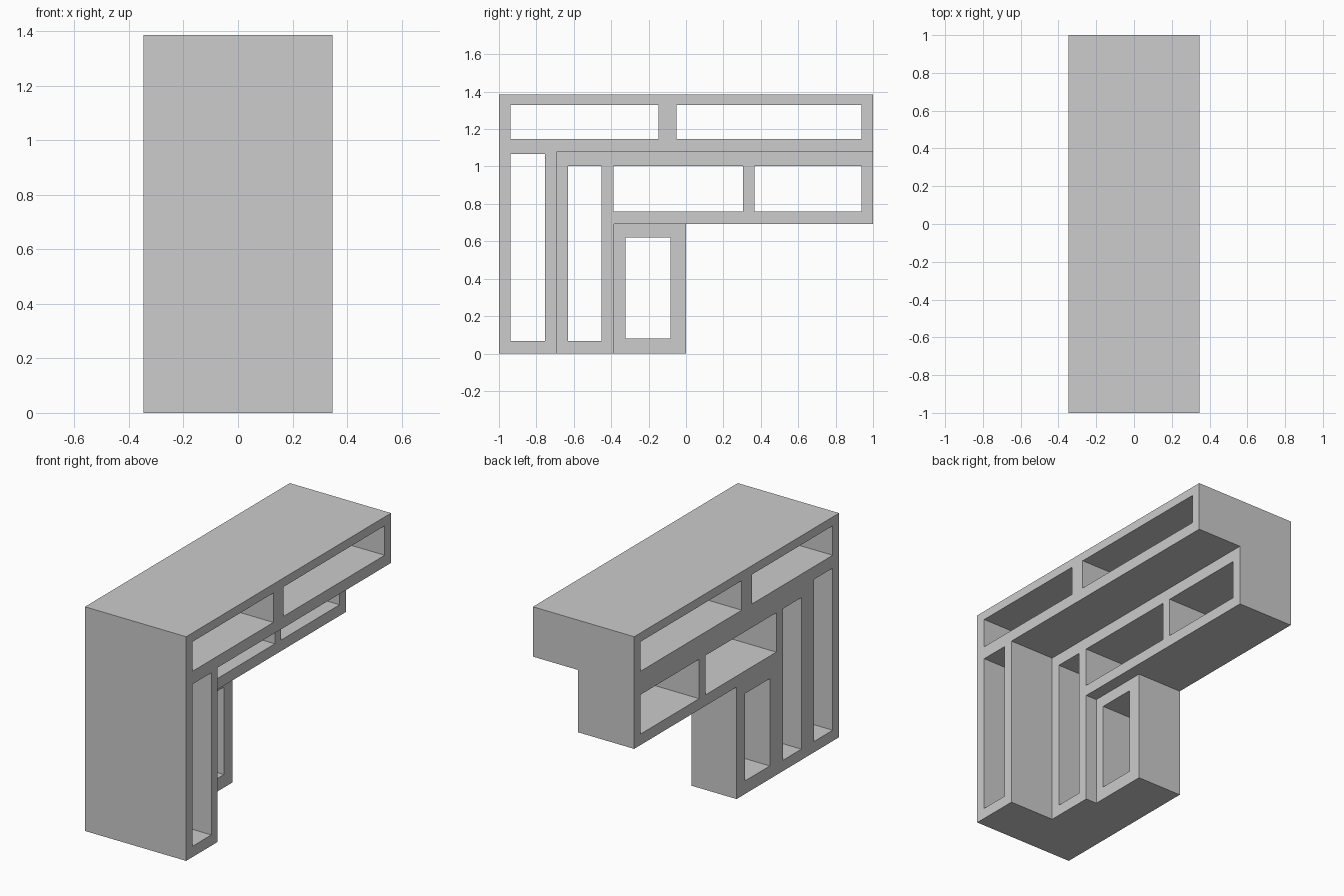
import bpy
import bmesh
from mathutils import Vector

cube = bpy.data.objects.get("Cube")
if cube:
    bpy.data.objects.remove(cube, do_unlink=True)

GREY = (0.604, 0.604, 0.604, 1.0)
grey = bpy.data.materials.new("plain_grey")
grey.use_nodes = True
grey.diffuse_color = GREY
grey.node_tree.nodes["Principled BSDF"].inputs["Base Color"].default_value = GREY

FLUSH = -0.346  # all frames finish flush on this side


def rect(y0, y1, z0, z1):
    return [(y0, z0), (y1, z0), (y1, z1), (y0, z1)]


def elbow(y0, y_leg, y1, z_bar, z1):
    """Upside-down L: a leg at the front and a bar reaching back."""
    return [(y0, 0), (y_leg, 0), (y_leg, z_bar), (y1, z_bar), (y1, z1), (y0, z1)]


def frame(name, x_end, outline, openings):
    """Fill a side profile with openings and extrude it across the width."""
    bm = bmesh.new()
    for loop in [outline] + openings:
        verts = [bm.verts.new((FLUSH, y, z)) for y, z in loop]
        for a, b in zip(verts, verts[1:] + verts[:1]):
            bm.edges.new((a, b))
    bmesh.ops.triangle_fill(bm, edges=bm.edges[:], use_beauty=True, normal=(1, 0, 0))
    side = bmesh.ops.extrude_face_region(bm, geom=bm.faces[:], use_keep_orig=True)
    moved = [g for g in side["geom"] if isinstance(g, bmesh.types.BMVert)]
    bmesh.ops.translate(bm, verts=moved, vec=Vector((x_end - FLUSH, 0, 0)))
    bmesh.ops.recalc_face_normals(bm, faces=bm.faces[:])
    mesh = bpy.data.meshes.new(name)
    bm.to_mesh(mesh)
    bm.free()
    mesh.materials.append(grey)
    obj = bpy.data.objects.new(name, mesh)
    bpy.context.collection.objects.link(obj)


# Widest shelf frame: full-height leg and top bar
frame("outer_frame", -FLUSH, elbow(-1, -0.692, 1, 1.077, 1.385), [
    rect(-0.938, -0.755, 0.067, 1.068),
    rect(-0.938, -0.148, 1.148, 1.33),
    rect(-0.05, 0.938, 1.148, 1.33),
])

# Narrower frame nested under the first
frame("middle_frame", 0.038, elbow(-0.692, -0.385, 1, 0.692, 1.077), [
    rect(-0.632, -0.451, 0.067, 1.003),
    rect(-0.387, 0.306, 0.76, 1.003),
    rect(0.366, 0.938, 0.76, 1.003),
])

# Short upright box frame in the corner
frame("inner_frame", -0.038, rect(-0.385, 0, 0, 0.692), [
    rect(-0.324, -0.084, 0.081, 0.62),
])
